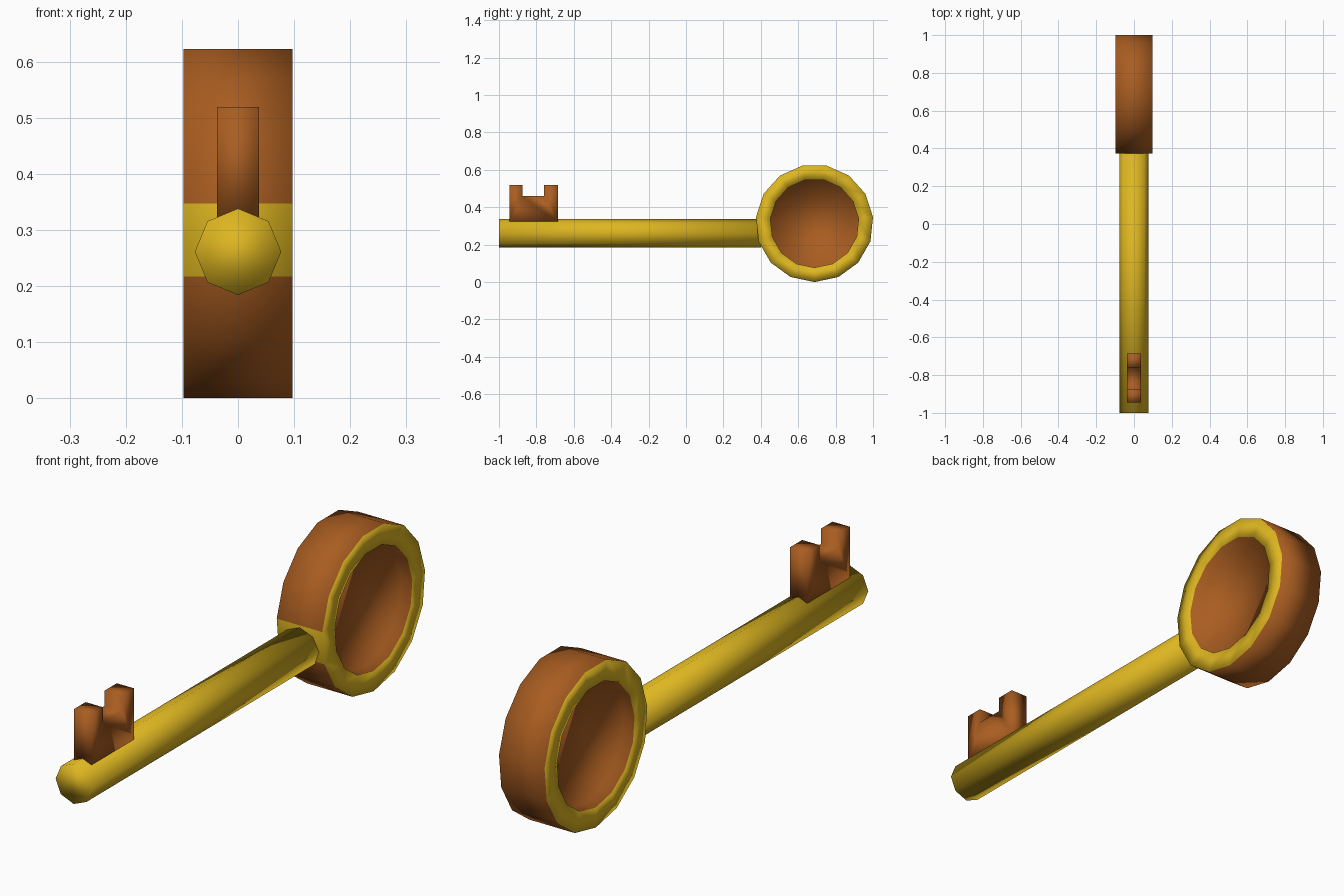
import bpy, bmesh, math

if "Cube" in bpy.data.objects:
    bpy.data.objects.remove(bpy.data.objects["Cube"])


def material(name, rgb):
    m = bpy.data.materials.new(name)
    m.diffuse_color = (*rgb, 1.0)
    m.use_nodes = True
    m.node_tree.nodes["Principled BSDF"].inputs["Base Color"].default_value = m.diffuse_color
    return m


yellow = material("gold_yellow", (0.73, 0.47, 0.015))
brown = material("copper_brown", (0.40, 0.11, 0.015))


def finish(bm, name, mats):
    for f in bm.faces:
        f.smooth = True
    me = bpy.data.meshes.new(name)
    bm.to_mesh(me)
    bm.free()
    for m in mats:
        me.materials.append(m)
    ob = bpy.data.objects.new(name, me)
    bpy.context.collection.objects.link(ob)
    return ob


# Ring handle: 15 sides around the x axis, one corner pointing down
N, CY, CZ, HX = 15, 0.687, 0.3145, 0.097
R_OUT, R_IN, WEB = 0.3145, 0.237, 0.05
bm = bmesh.new()


def loop(x, r):
    return [bm.verts.new((x, CY + r * math.sin(2 * math.pi * i / N),
                          CZ - r * math.cos(2 * math.pi * i / N))) for i in range(N)]


def band(a, b, mat):
    for i in range(N):
        j = (i + 1) % N
        bm.faces.new((a[i], a[j], b[j], b[i])).material_index = mat


outer = {}
for s in (1, -1):
    outer[s] = loop(s * HX, R_OUT)
    inner, floor = loop(s * HX, R_IN), loop(s * WEB, R_IN)
    band(outer[s], inner, 0)                       # yellow rim
    band(inner, floor, 1)                          # recess wall
    bm.faces.new(floor).material_index = 1         # web closing the hole
band(outer[-1], outer[1], 1)                       # outer wall
# The outer facet where the shaft joins is yellow
for f in bm.faces:
    c = f.calc_center_median()
    if abs(c.x) < 0.01 and c.y < 0.385:
        f.material_index = 0
bmesh.ops.recalc_face_normals(bm, faces=bm.faces)
finish(bm, "ring_handle", [yellow, brown])

# Shaft: eight-sided bar along y
bm = bmesh.new()
S, R, SZ = 8, 0.077, 0.261
ends = []
for y in (-1.0, 0.40):
    ends.append([bm.verts.new((R * math.sin(2 * math.pi * i / S), y,
                               SZ + R * math.cos(2 * math.pi * i / S))) for i in range(S)])
for i in range(S):
    j = (i + 1) % S
    bm.faces.new((ends[0][i], ends[0][j], ends[1][j], ends[1][i]))
bm.faces.new(ends[0])
bm.faces.new(list(reversed(ends[1])))
bmesh.ops.recalc_face_normals(bm, faces=bm.faces)
finish(bm, "shaft", [yellow])

# Key bit: notched plate standing on the shaft
bm = bmesh.new()
profile = [(-0.945, 0.315), (-0.685, 0.315),
           (-0.685, 0.519), (-0.76, 0.519), (-0.76, 0.46),
           (-0.875, 0.46), (-0.875, 0.519), (-0.945, 0.519)]
face = bm.faces.new([bm.verts.new((-0.037, y, z)) for y, z in profile])
res = bmesh.ops.extrude_face_region(bm, geom=[face])
for v in res["geom"]:
    if isinstance(v, bmesh.types.BMVert):
        v.co.x = 0.037
bmesh.ops.recalc_face_normals(bm, faces=bm.faces)
finish(bm, "key_bit", [brown])
